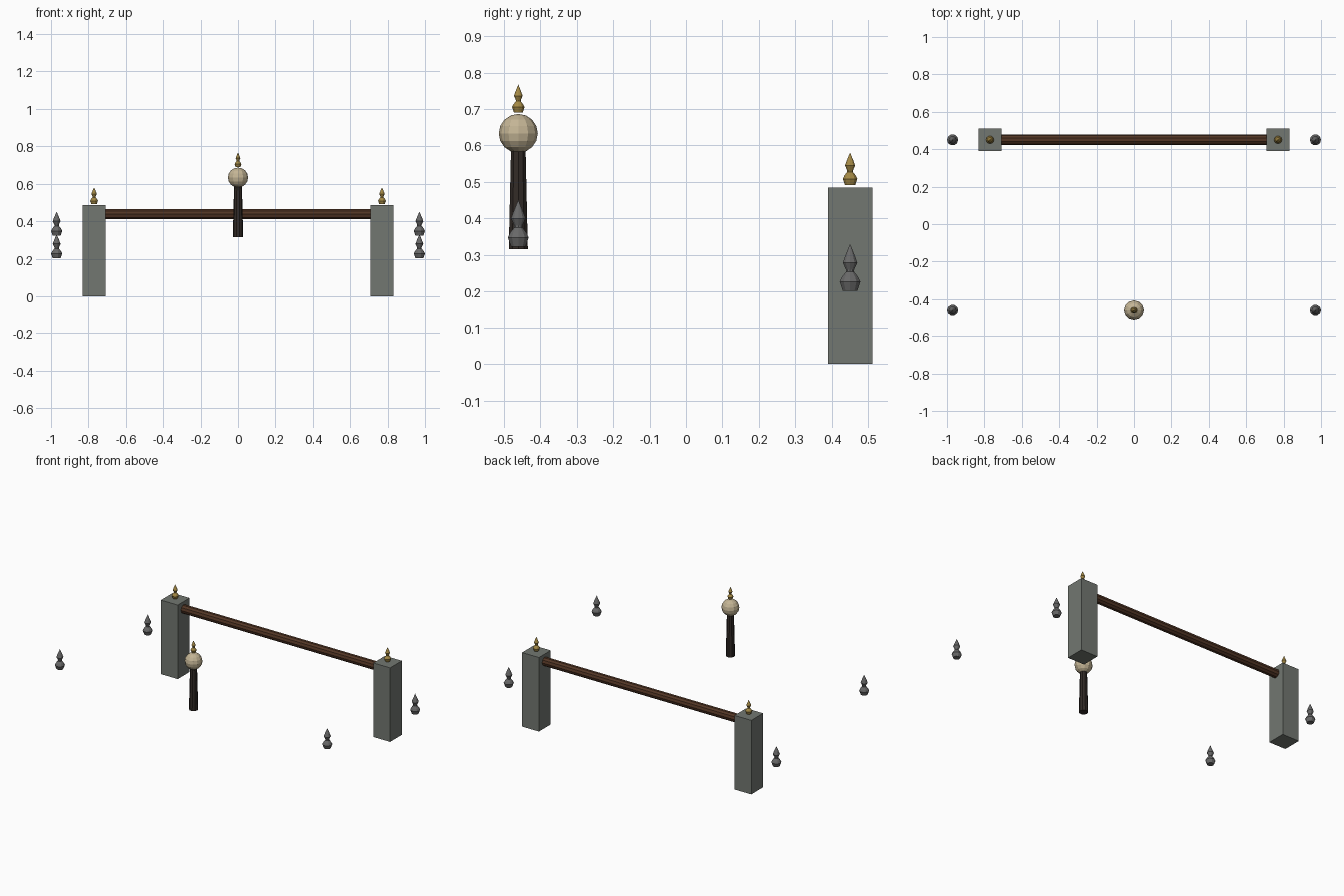
import bpy
import bmesh
import math
from mathutils import Matrix

cube = bpy.data.objects.get("Cube")
if cube:
    bpy.data.objects.remove(cube)


def material(name, r, g, b):
    mat = bpy.data.materials.new(name)
    mat.use_nodes = True
    mat.diffuse_color = (r, g, b, 1)
    mat.node_tree.nodes["Principled BSDF"].inputs["Base Color"].default_value = (r, g, b, 1)
    return mat


STONE = material("grey stone", 0.17, 0.185, 0.165)
IRON = material("grey iron", 0.14, 0.14, 0.14)
GOLD = material("old gold", 0.37, 0.25, 0.06)
WOOD = material("brown wood", 0.085, 0.036, 0.018)
DARK = material("dark wood", 0.032, 0.024, 0.02)
IVORY = material("ivory", 0.55, 0.46, 0.30)


def finish(name, bm, mat, location):
    bmesh.ops.recalc_face_normals(bm, faces=bm.faces)
    mesh = bpy.data.meshes.new(name)
    bm.to_mesh(mesh)
    bm.free()
    mesh.materials.append(mat)
    obj = bpy.data.objects.new(name, mesh)
    obj.location = location
    bpy.context.collection.objects.link(obj)
    return obj


def lathe(name, profile, sides, mat, location):
    """Turn a (radius, height) profile about the vertical axis."""
    bm = bmesh.new()
    verts = [bm.verts.new((r, 0, z)) for r, z in profile]
    edges = [bm.edges.new(pair) for pair in zip(verts, verts[1:])]
    bmesh.ops.spin(bm, geom=verts + edges, cent=(0, 0, 0), axis=(0, 0, 1),
                   angle=math.tau, steps=sides, use_duplicate=False)
    bmesh.ops.remove_doubles(bm, verts=bm.verts, dist=0.0001)
    return finish(name, bm, mat, location)


# Onion-shaped finial profile, full size
FINIAL = [(0, 0), (0.021, 0), (0.03, 0.025), (0.024, 0.037), (0.012, 0.052),
          (0.012, 0.058), (0.021, 0.077), (0.013, 0.098), (0, 0.128)]


def finial(name, scale, mat, location):
    return lathe(name, [(r * scale, z * scale) for r, z in FINIAL], 10, mat, location)


BACK, FRONT = 0.45, -0.46

for side, x in (("left", 1), ("right", -1)):
    # Stone post with its gold finial
    bm = bmesh.new()
    bmesh.ops.create_cube(bm, size=1, matrix=Matrix.Diagonal((0.122, 0.122, 0.485, 1)))
    finish(side + "_post", bm, STONE, (0.77 * x, BACK, 0.2425))
    finial(side + "_post_finial", 0.7, GOLD, (0.77 * x, BACK, 0.491))
    # Free-standing iron finials at the corners
    finial(side + "_back_finial", 1, IRON, (0.97 * x, BACK, 0.202))
    finial(side + "_front_finial", 1, IRON, (0.97 * x, FRONT, 0.323))

# Crossbar between the posts
bm = bmesh.new()
bmesh.ops.create_cone(bm, cap_ends=True, segments=10, radius1=0.028, radius2=0.028,
                      depth=1.44, matrix=Matrix.Rotation(math.pi / 2, 4, "Y"))
finish("crossbar", bm, WOOD, (0, BACK, 0.437))

# Tapered handle, ball and gold tip at the front
lathe("handle", [(0, 0), (0.0275, 0), (0.021, 0.275), (0, 0.275)], 10, DARK, (0, FRONT, 0.316))
bm = bmesh.new()
bmesh.ops.create_uvsphere(bm, u_segments=12, v_segments=8, radius=0.0535)
finish("handle_ball", bm, IVORY, (0, FRONT, 0.633))
finial("handle_finial", 0.6, GOLD, (0, FRONT, 0.69))
